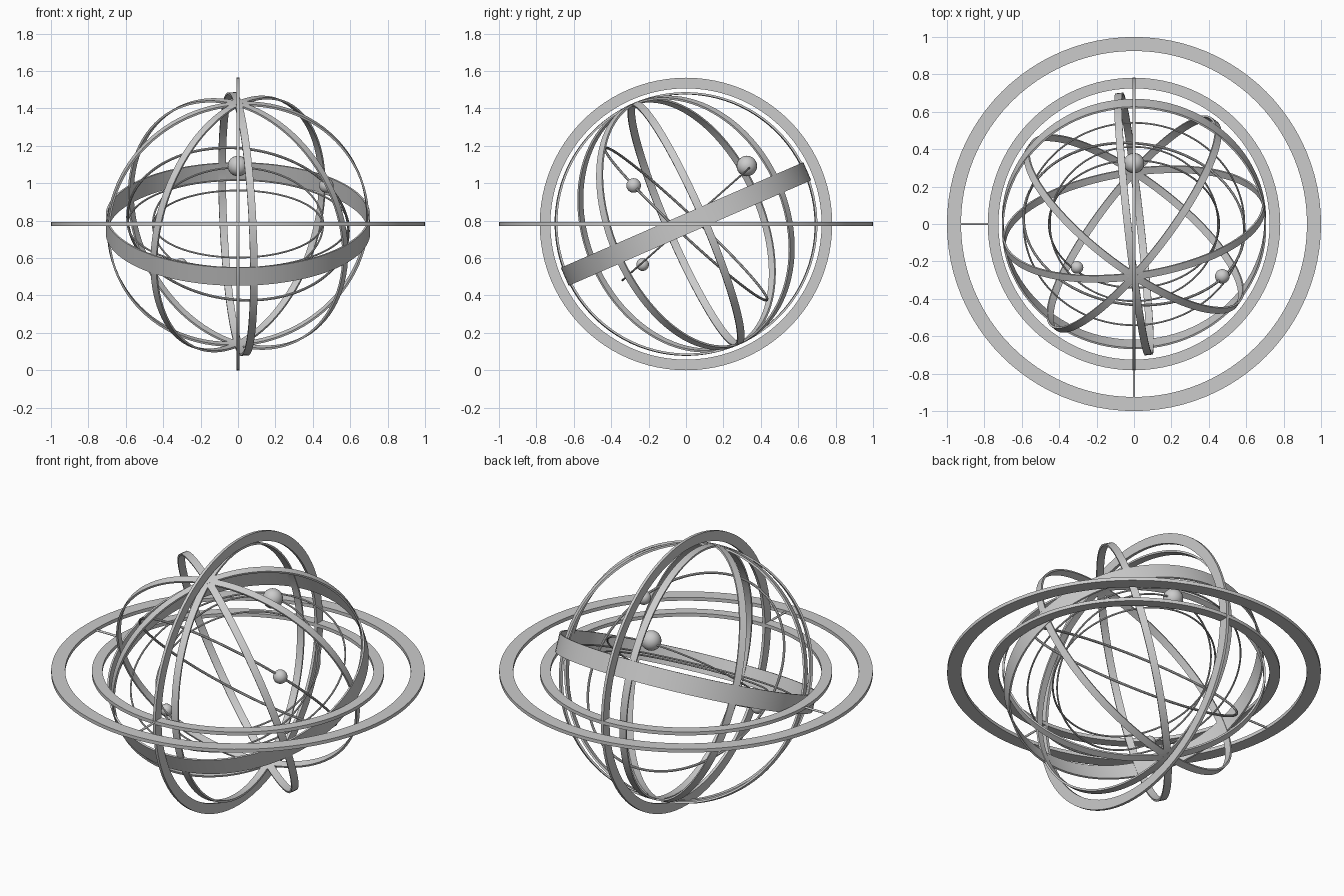
import bpy, math
from mathutils import Matrix, Vector

if "Cube" in bpy.data.objects:
    bpy.data.objects.remove(bpy.data.objects["Cube"])

C = Vector((0, 0, 0.782))      # centre of the instrument
TILT = math.radians(23.5)


def rot(deg, axis):
    return Matrix.Rotation(math.radians(deg), 4, axis)


def finish(ob):
    bpy.ops.object.select_all(action='DESELECT')
    ob.select_set(True)
    bpy.context.view_layer.objects.active = ob
    bpy.ops.object.shade_smooth_by_angle(angle=math.radians(35))


def ring(name, inner, outer, height, orient=Matrix(), n=96):
    """Flat ring or band with a rectangular section, turned by orient."""
    h = height / 2
    section = [(inner, -h), (outer, -h), (outer, h), (inner, h)]
    verts = [(r * math.cos(2 * math.pi * i / n), r * math.sin(2 * math.pi * i / n), z)
             for i in range(n) for r, z in section]
    faces = []
    for i in range(n):
        a, b = 4 * i, 4 * ((i + 1) % n)
        for k in range(4):
            m = (k + 1) % 4
            faces.append((a + k, b + k, b + m, a + m))
    me = bpy.data.meshes.new(name)
    me.from_pydata(verts, [], [f[::-1] for f in faces])
    me.transform(Matrix.Translation(C) @ orient)
    ob = bpy.data.objects.new(name, me)
    bpy.context.collection.objects.link(ob)
    finish(ob)
    # keep the normals pointing outwards
    bpy.ops.object.mode_set(mode='EDIT')
    bpy.ops.mesh.select_all(action='SELECT')
    bpy.ops.mesh.normals_make_consistent(inside=False)
    bpy.ops.object.mode_set(mode='OBJECT')
    return ob


def wire_ring(name, radius, wire, orient):
    bpy.ops.mesh.primitive_torus_add(major_radius=radius, minor_radius=wire,
                                     major_segments=96, minor_segments=8)
    ob = bpy.context.object
    ob.name = name
    ob.data.transform(Matrix.Translation(C) @ orient)
    finish(ob)


def ball(name, radius, pos):
    bpy.ops.mesh.primitive_uv_sphere_add(segments=20, ring_count=12,
                                         radius=radius, location=pos)
    bpy.context.object.name = name
    finish(bpy.context.object)


tilt = Matrix.Rotation(TILT, 4, 'X')

# fixed outer frame: two horizon rings and the upright ring
ring("outer_horizon_ring", 0.925, 1.0, 0.02)
ring("inner_horizon_ring", 0.725, 0.782, 0.02)
ring("upright_ring", 0.725, 0.782, 0.016, rot(90, 'Y'))

# short spokes between the horizon rings
for name, turn in (("left_spoke", 180), ("front_spoke", 270)):
    d = rot(turn, 'Z') @ Vector((0.855, 0, 0))
    bpy.ops.mesh.primitive_cylinder_add(vertices=12, radius=0.006, depth=0.16)
    sp = bpy.context.object
    sp.name = name
    sp.data.transform(Matrix.Translation(C + d) @ rot(turn, 'Z') @ rot(90, 'Y'))
    finish(sp)

# wide tilted band and the hoops crossing at its poles
ring("wide_band", 0.697, 0.707, 0.105, tilt)
for i, a in enumerate((8, 50, 97, 145)):
    ring(f"pole_hoop_{i + 1}", 0.694, 0.705, 0.04, tilt @ rot(a, 'Z') @ rot(90, 'X'))

# thin orbit rings
wire_ring("large_orbit", 0.593, 0.007, rot(-43.2, 'X') @ rot(5, 'Y'))
wire_ring("steep_orbit", 0.455, 0.005, rot(41.5, 'X'))
wire_ring("inner_band_orbit", 0.45, 0.005, tilt)
wire_ring("outer_band_orbit", 0.59, 0.005, tilt)

# small globes on the orbits
ball("large_globe", 0.055, (0, 0.325, 1.092))
ball("medium_globe", 0.039, (0.472, -0.28, 0.988))
ball("small_globe", 0.034, (-0.305, -0.232, 0.565))
